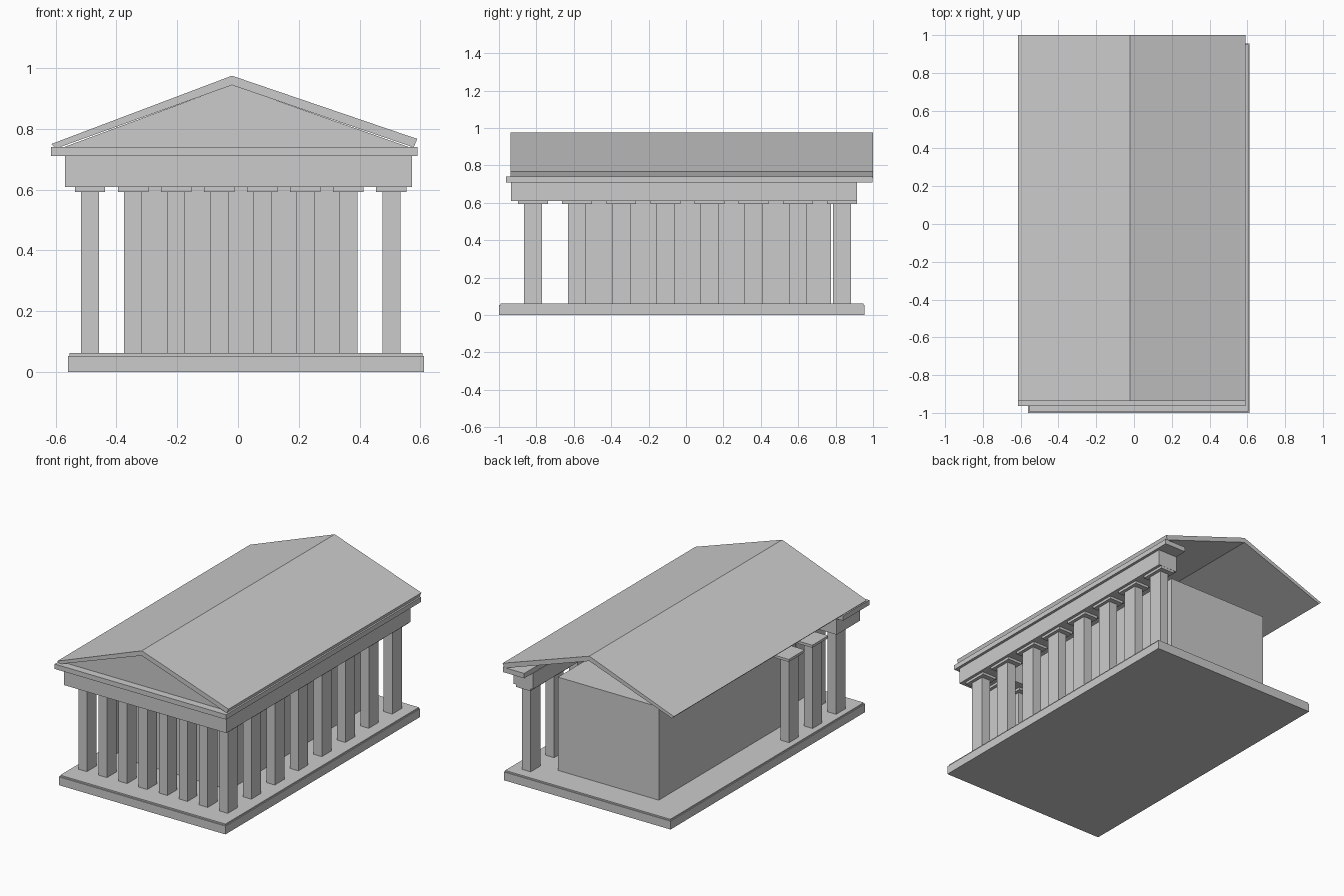
import bpy

if "Cube" in bpy.data.objects:
    bpy.data.objects.remove(bpy.data.objects["Cube"])


def mesh_object(name, verts, faces):
    mesh = bpy.data.meshes.new(name)
    mesh.from_pydata(verts, [], faces)
    obj = bpy.data.objects.new(name, mesh)
    bpy.context.collection.objects.link(obj)
    return obj


def prism(name, outline, place):
    """Close a 2D outline between two levels; place(a, b, end) gives 3D points."""
    n = len(outline)
    verts = [place(a, b, e) for e in (0, 1) for a, b in outline]
    faces = [list(range(n))[::-1], list(range(n, 2 * n))]
    faces += [[i, (i + 1) % n, n + (i + 1) % n, n + i] for i in range(n)]
    obj = mesh_object(name, verts, faces)
    # consistent outward normals
    import bmesh
    bm = bmesh.new()
    bm.from_mesh(obj.data)
    bmesh.ops.recalc_face_normals(bm, faces=bm.faces)
    bm.to_mesh(obj.data)
    bm.free()
    return obj


def upright(name, outline, z0, z1):
    return prism(name, outline, lambda a, b, e: (a, b, (z0, z1)[e]))


def along_y(name, outline, y0, y1):
    return prism(name, outline, lambda a, b, e: (a, (y0, y1)[e], b))


def box(name, x0, x1, y0, y1, z0, z1):
    return upright(name, [(x0, y0), (x1, y0), (x1, y1), (x0, y1)], z0, z1)


def ell(name, x0, x1, y0, y1, xi, yi, z0, z1):
    """L-shaped beam covering the front and the right side."""
    return upright(name, [(x0, y0), (x1, y0), (x1, y1), (xi, y1), (xi, yi), (x0, yi)], z0, z1)


# Stepped base
box("base", -0.56, 0.612, -1.0, 0.955, 0, 0.053)
box("base_top", -0.555, 0.607, -0.993, 0.95, 0.053, 0.062)

# Inner chamber
box("chamber", -0.351, 0.358, -0.60, 0.775, 0.06, 0.655)

# Columns: full front row, full right row, three on the left
xs = [-0.487 + i * 0.1417 for i in range(8)]
ys = [-0.818 + i * 0.236 for i in range(8)]
spots = [(x, ys[0]) for x in xs]
spots += [(xs[-1], y) for y in ys[1:]] + [(xs[0], y) for y in ys[1:3]]
for x, y in spots:
    box("column", x - 0.03, x + 0.03, y - 0.048, y + 0.048, 0.06, 0.593)
    box("capital", x - 0.05, x + 0.05, y - 0.08, y + 0.08, 0.593, 0.609)

# Beam and cornice on the front and right sides
ell("beam", -0.57, 0.573, -0.935, 0.915, 0.437, -0.70, 0.609, 0.71)
ell("cornice", -0.615, 0.59, -0.963, 0.997, 0.44, -0.70, 0.71, 0.741)

# Gable wall, set back under the roof
along_y("gable_wall", [(-0.57, 0.741), (0.56, 0.741), (-0.02, 0.945)], -0.915, -0.87)

# Roof slab
along_y("roof", [(-0.615, 0.75), (-0.02, 0.975), (0.59, 0.767), (0.578, 0.739),
                 (-0.02, 0.944), (-0.60, 0.735)], -0.938, 1.0)
